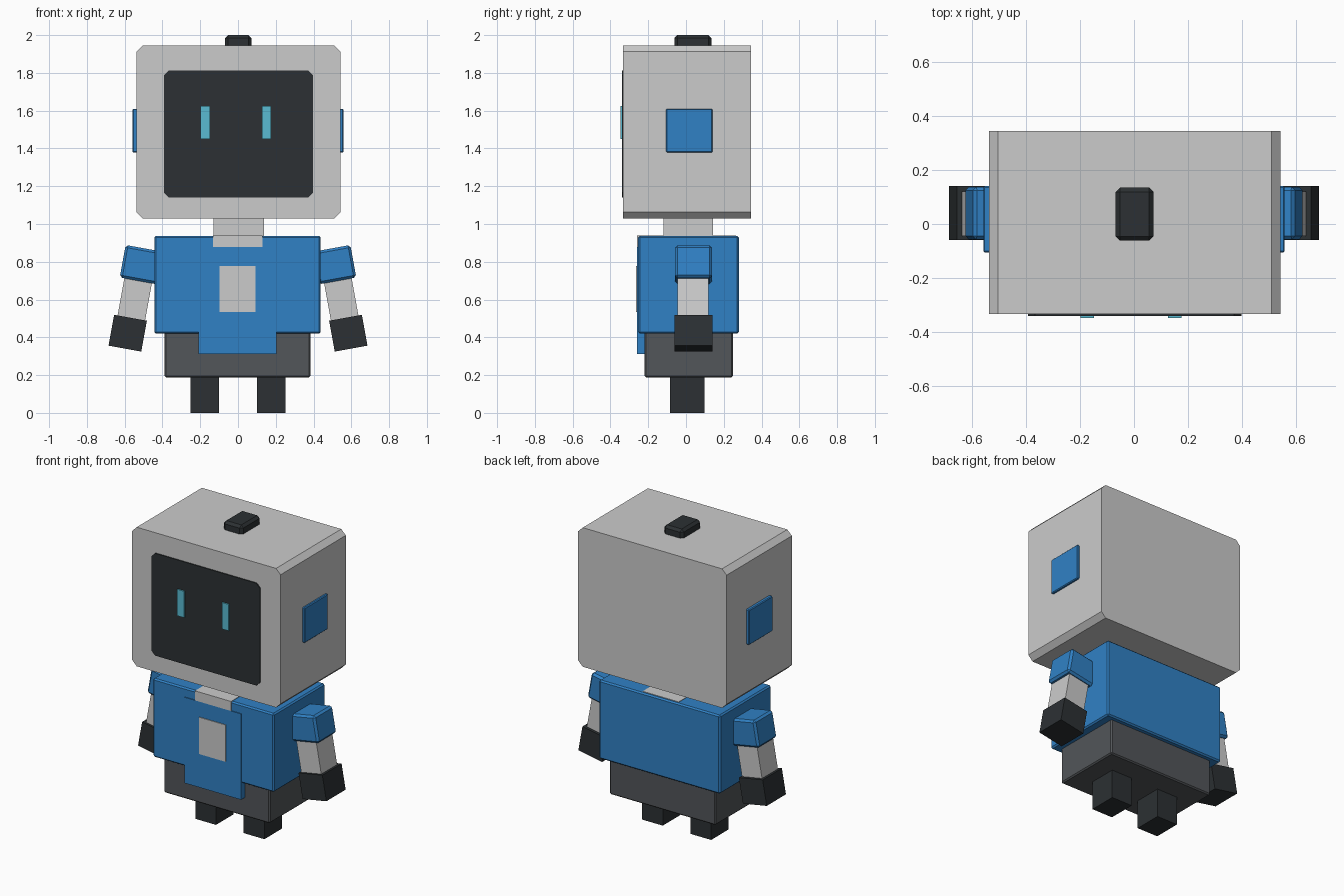
import bpy, bmesh, math
from mathutils import Matrix, Vector

if "Cube" in bpy.data.objects:
    bpy.data.objects.remove(bpy.data.objects["Cube"])


def material(name, rgb):
    m = bpy.data.materials.new(name)
    m.diffuse_color = (*rgb, 1)
    m.use_nodes = True
    m.node_tree.nodes["Principled BSDF"].inputs["Base Color"].default_value = m.diffuse_color
    return m


BLUE = material("blue", (0.03, 0.22, 0.56))
BLACK = material("black", (0.025, 0.03, 0.033))
DARK = material("dark_grey", (0.085, 0.092, 0.1))
CYAN = material("cyan", (0.1, 0.5, 0.65))
TILT = math.radians(10.3)


def box(name, x, y, z, mat=None, bevel=0.0, along_y=False, tilt=0.0):
    """Box from (min, max) ranges; along_y bevels only the edges running front to back."""
    lo, hi = Vector((x[0], y[0], z[0])), Vector((x[1], y[1], z[1]))
    bm = bmesh.new()
    bmesh.ops.create_cube(bm, size=1, matrix=Matrix.Diagonal((*(hi - lo), 1)))
    if bevel:
        edges = [e for e in bm.edges if not along_y or
                 abs((e.verts[0].co - e.verts[1].co).normalized().y) > 0.9]
        bmesh.ops.bevel(bm, geom=edges, offset=bevel, segments=1, affect='EDGES', profile=0.5)
    me = bpy.data.meshes.new(name)
    bm.to_mesh(me)
    bm.free()
    ob = bpy.data.objects.new(name, me)
    ob.location = (lo + hi) / 2
    ob.rotation_euler.y = tilt
    if mat:
        me.materials.append(mat)
    bpy.context.collection.objects.link(ob)
    return ob


def around(c, size):
    return (c - size / 2, c + size / 2)


# Head, screen, eyes and top button
box("head", (-0.537, 0.543), (-0.333, 0.345), (1.03, 1.945), bevel=0.033, along_y=True)
box("screen", (-0.393, 0.398), (-0.34, -0.30), (1.14, 1.813), BLACK, 0.027, True)
for label, cx in (("left", -0.174), ("right", 0.151)):
    box(label + "_eye", around(cx, 0.05), (-0.348, -0.32), (1.45, 1.624), CYAN)
box("head_button", (-0.068, 0.072), (-0.062, 0.135), (1.91, 2.0), BLACK, 0.016)

# Neck and collar band set into the torso
box("neck", (-0.13, 0.137), (-0.118, 0.142), (0.88, 1.06))
box("collar", (-0.132, 0.13), (-0.259, 0.265), (0.877, 0.94))

# Torso with front panel and badge
box("torso", (-0.443, 0.438), (-0.253, 0.28), (0.42, 0.937), BLUE, 0.009)
box("front_panel", (-0.208, 0.204), (-0.259, -0.20), (0.313, 0.877), BLUE)
box("chest_plate", (-0.098, 0.093), (-0.264, -0.24), (0.535, 0.777))
box("pelvis", (-0.388, 0.384), (-0.22, 0.248), (0.188, 0.45), DARK, 0.008)

# Mirrored side parts: ears, legs and tilted arms
for side, s in (("left", -1), ("right", 1)):
    off = 0.002 * s

    def mirrored(name, cx, w, y, z, mat=None, bevel=0.0, tilt=0.0):
        box(side + "_" + name, around(s * cx, w), y, z, mat, bevel, tilt=s * tilt)

    mirrored("ear", 0.533, 0.05, (-0.105, 0.14), (1.378, 1.61), BLUE, 0.005)
    mirrored("leg", 0.176, 0.151, (-0.085, 0.098), (0, 0.22), BLACK)
    mirrored("shoulder", 0.512, 0.2, (-0.058, 0.138), around(0.785, 0.175), BLUE, 0.013, -TILT)
    mirrored("forearm", 0.546, 0.148, (-0.045, 0.12), around(0.605, 0.28), None, 0, -TILT)
    mirrored("hand", 0.584, 0.176, (-0.06, 0.14), around(0.422, 0.166), BLACK, 0, -TILT)
